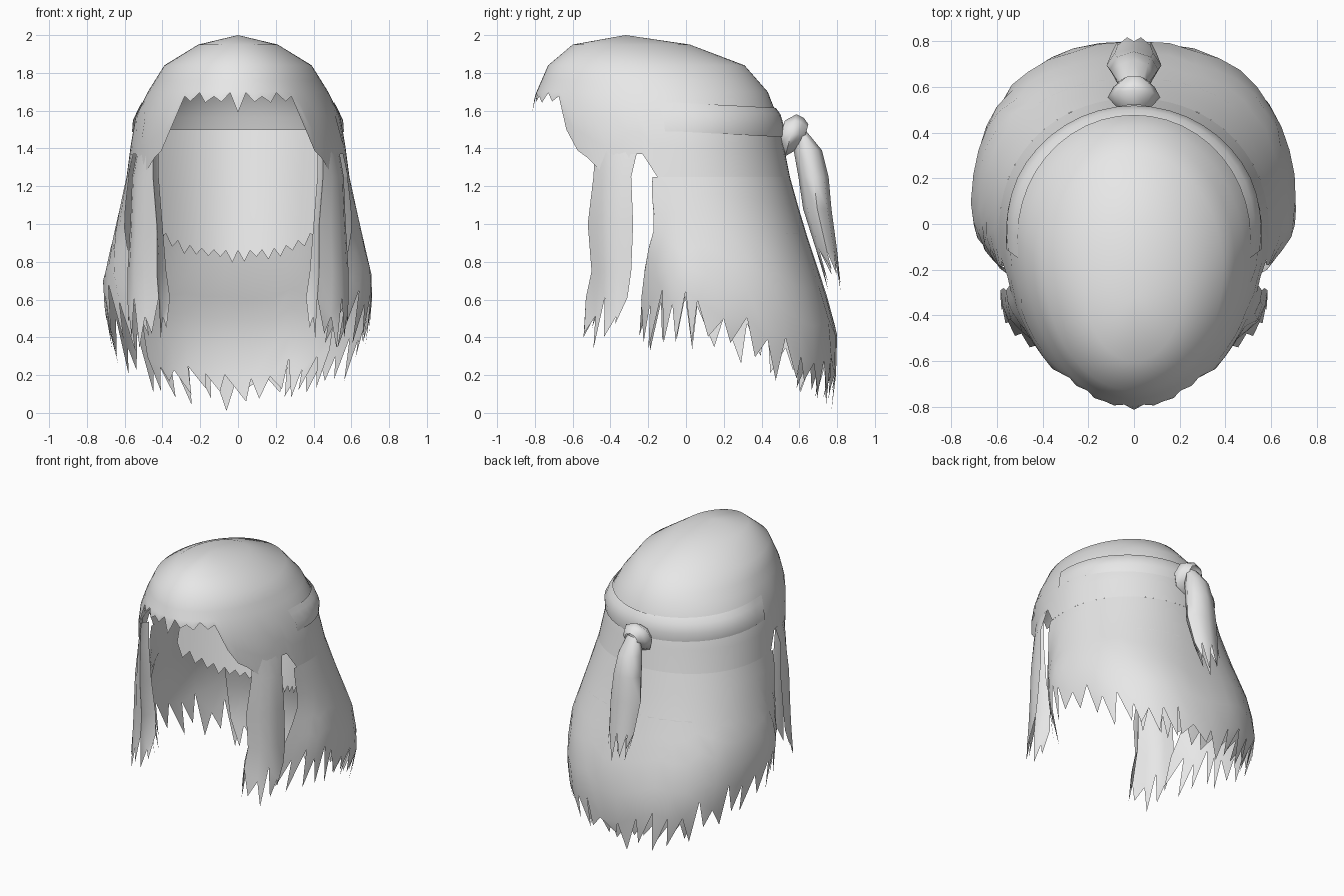
import bpy, math, random

if "Cube" in bpy.data.objects:
    bpy.data.objects.remove(bpy.data.objects["Cube"])

random.seed(7)
grey = bpy.data.materials.new("hair_grey")
grey.diffuse_color = (0.8, 0.8, 0.8, 1)
grey.use_nodes = True
grey.node_tree.nodes["Principled BSDF"].inputs["Base Color"].default_value = grey.diffuse_color

# Egg-shaped head outline: height, half width, centre y, front y, back y
RINGS = [(1.97, .18, -.32, -.55, -.03), (1.95, .21, -.30, -.60, .02),
         (1.84, .39, -.20, -.73, .31), (1.68, .49, -.10, -.80, .45),
         (1.55, .55, -.05, -.82, .49), (1.25, .59, -.02, -.78, .55),
         (1.0, .645, .02, -.48, .62), (.7, .715, .05, -.36, .72),
         (.45, .70, .08, -.36, .80), (.25, .66, .08, -.36, .80),
         (0, .56, .08, -.33, .77)]


def ramp(x, pts):
    """Linear interpolation through (x, value) pairs in rising x."""
    if x <= pts[0][0]:
        return pts[0][1]
    for (a, va), (b, vb) in zip(pts, pts[1:]):
        if x <= b:
            return va + (vb - va) * (x - a) / (b - a)
    return pts[-1][1]


def on_head(deg, z, grow=0.0):
    """Point on the hair surface at an angle (0 right, 90 back) and height."""
    zc = min(max(z, 0), 1.97)
    for a, b in zip(RINGS, RINGS[1:]):
        if b[0] <= zc <= a[0]:
            t = (a[0] - zc) / (a[0] - b[0])
            w, yc, f, bk = [p + (q - p) * t for p, q in zip(a[1:], b[1:])]
            break
    c, s = math.cos(math.radians(deg)), math.sin(math.radians(deg))
    depth = (bk - yc) if s > 0 else (yc - f)
    if s > 0:  # the lower back is fuller than an ellipse
        e = ramp(z, [(.7, .82), (1.4, 1)])
        c, s = math.copysign(abs(c) ** e, c), s ** e
    return ((w + grow) * c, yc + (depth + grow) * s, z)


def make(name, verts, faces, angle=60):
    me = bpy.data.meshes.new(name)
    me.from_pydata(verts, [], faces)
    me.materials.append(grey)
    ob = bpy.data.objects.new(name, me)
    bpy.context.collection.objects.link(ob)
    bpy.ops.object.select_all(action='DESELECT')
    ob.select_set(True)
    bpy.context.view_layer.objects.active = ob
    bpy.ops.object.shade_smooth_by_angle(angle=math.radians(angle))
    return ob


def sheet(rows, closed=False, tips=None, apex=None):
    """Join rows of points, with optional strand tips below and apex above."""
    n = len(rows[0])
    verts = [p for r in rows for p in r]
    m = n if closed else n - 1
    faces = [(i * n + j, (i + 1) * n + j, (i + 1) * n + (j + 1) % n, i * n + (j + 1) % n)
             for i in range(len(rows) - 1) for j in range(m)]
    if apex:
        verts.append(apex)
        faces += [(len(verts) - 1, j, (j + 1) % n) for j in range(m)]
    base = (len(rows) - 1) * n
    for j, tip in enumerate(tips or []):
        verts.append(tip)
        faces.append((base + j, len(verts) - 1, base + (j + 1) % n))
    return verts, faces


# Cap with a ragged fringe that steps down at the temples
COLS = 72
TEMPLE = {40: 1.50, 45: 1.39, 50: 1.35, 55: 1.29}


def cap_edge(k):
    d = round(abs((k * 360 / COLS + 180) % 360 - 180))
    if d == 0:
        return 1.59
    if d < 40:
        return 1.66 + (.025 if k % 2 else -.015) + .01 * math.sin(d * .3)
    return TEMPLE.get(d, 1.37 if 65 < d < 76 else 1.25)


rows = []
for z in (1.95, 1.84, 1.76, 1.70):
    rows.append([on_head(-90 + k * 360 / COLS, z) for k in range(COLS)])
for t in (.3, .65, 1):
    rows.append([on_head(-90 + k * 360 / COLS, 1.70 + (cap_edge(k) - 1.70) * t)
                 for k in range(COLS)])
make("hair_cap", *sheet(rows, closed=True, apex=(0, -.32, 2.0)))

# Long back and side hair, ending in pointed strands
N = 30
TIP_Z = [(-.3, .33), (0, .38), (.3, .27), (.5, .19), (.7, .09), (.8, .05)]


def curtain_angle(u, z):
    edge = ramp(z, [(.45, -50), (.7, -42), (1.0, -21), (1.25, -12)])
    return edge + (180 - 2 * edge) * u


def tip_height(u):
    return ramp(on_head(curtain_angle(u, .4), .4)[1], TIP_Z)


def curtain(name, top, u0, u1, n, grow, low):
    """Sheet of hair between two shares of the way around the back."""
    us = [u0 + (u1 - u0) * j / n for j in range(n + 1)]
    notch = [tip_height(u) + .18 + .10 * abs(u - .5) * 2 + random.uniform(-.06, .08)
             for u in us]
    rows = []
    for t in (0, .15, .3, .45, .6, .8, 1):
        zs = [top + (z - top) * t for z in notch]
        rows.append([on_head(curtain_angle(u, z), z, grow * min(1, 3 * t))
                     for u, z in zip(us, zs)])
    tips = []
    for j in range(n):
        u = us[j] + random.uniform(.1, .9) * (us[1] - us[0])
        z = low if j == n // 2 else max(.03, tip_height(u) + random.uniform(-.03, .08))
        tips.append(on_head(curtain_angle(u, z), z, grow + random.uniform(-.02, .01)))
    make(name, *sheet(rows, tips=tips))


curtain("long_hair", 1.25, 0, 1, N, 0, .01)
curtain("inner_long_hair", .95, .34, .66, 11, -.03, .06)

# Shorter under layer, leaning forward inside the back
M = 16


def under(x, z):
    t = (1.5 - z) / .65
    return (x, .42 - .14 * t - (1.1 + .1 * t) * x * x, z)


xs = [.51 - 1.02 * j / M for j in range(M + 1)]
rows = [[under(x, 1.5 + (.86 + 1.6 * abs(x) ** 3 - 1.5) * t) for x in xs]
        for t in (0, .33, .66, 1)]
tips = [under(x - .03, (.77 if j in (7, 8) else .80 + 1.5 * abs(x - .03) ** 3)
              + random.uniform(0, .03)) for j, x in enumerate(xs[:-1])]
make("under_layer", *sheet(rows, tips=tips))

# Swept-back band from each temple to the knot
rows = []
for z, g in ((1.645, .002), (1.61, .012), (1.55, .014), (1.49, .002)):
    row = []
    for j in range(25):
        d = -5 + 190 * j / 24
        s = max(0, math.sin(math.radians(d)))
        fade = min(1, j / 4, (24 - j) / 4)
        row.append(on_head(d, z - .03 * s, .003 + g * (fade + .4 * s)))
    rows.append(row)
make("swept_band", *sheet(rows))

# Face-framing locks on both sides: height and four (x, y) points front to rear
LOCK = [(1.42, (.42, -.43), (.45, -.48), (.50, -.38), (.53, -.25)),
        (1.25, (.42, -.43), (.45, -.49), (.53, -.39), (.56, -.29)),
        (1.0, (.40, -.43), (.43, -.52), (.54, -.42), (.57, -.28)),
        (.75, (.38, -.41), (.43, -.50), (.55, -.42), (.585, -.29)),
        (.56, (.36, -.44), (.42, -.53), (.55, -.43), (.585, -.31))]
for name, s in (("right_lock", 1), ("left_lock", -1)):
    rows = []
    for i, (z, *pts) in enumerate(LOCK):
        row = []
        for a, b in zip(pts, pts[1:]):
            row += [a, ((a[0] + b[0]) / 2 + .008, (a[1] + b[1]) / 2)]
        row.append(pts[-1])
        last = i == len(LOCK) - 1
        rows.append([(s * x, y, z + (.05 * (-1) ** j if last else 0))
                     for j, (x, y) in enumerate(row)])
    drop = (.45, .40, .42, .34, .40, .47)
    tips = [(s * ((a[0] * s + b[0] * s) / 2), (a[1] + b[1]) / 2 - .035, z)
            for a, b, z in zip(rows[-1], rows[-1][1:], drop)]
    verts, faces = sheet(rows, tips=tips)
    if s < 0:
        faces = [f[::-1] for f in faces]
    make(name, verts, faces)

# Knot tied at the back of the head
SIDES = 8
ax = (math.cos(math.radians(-15)), math.sin(math.radians(-15)))
rows = []
for cy, cz, r in ((.505, 1.48, .07), (.555, 1.47, .115), (.60, 1.475, .09),
                  (.635, 1.48, .05)):
    ring = []
    for k in range(SIDES):
        a = -2 * math.pi * k / SIDES
        v = r * math.sin(a)
        ring.append((r * math.cos(a), cy - v * ax[1], cz + v * ax[0]))
    rows.append(ring)
verts, faces = sheet(rows, closed=True)
make("hair_knot", verts, [f[::-1] for f in faces], 70)

# Hanging tail with split ends
rows = []
for y, z, rx, ry in ((.60, 1.50, .05, .03), (.645, 1.39, .085, .075),
                     (.675, 1.25, .105, .08), (.695, 1.08, .12, .075),
                     (.745, .86, .10, .055)):
    rows.append([(rx * math.cos(2 * math.pi * k / SIDES),
                  y + ry * math.sin(2 * math.pi * k / SIDES), z) for k in range(SIDES)])
tips = [(.08 * math.cos(2 * math.pi * (k + .5) / SIDES),
         .785 + .035 * math.sin(2 * math.pi * (k + .5) / SIDES),
         (.73, .65, .69, .76)[k % 4]) for k in range(SIDES)]
make("hair_tail", *sheet(rows, closed=True, tips=tips))
